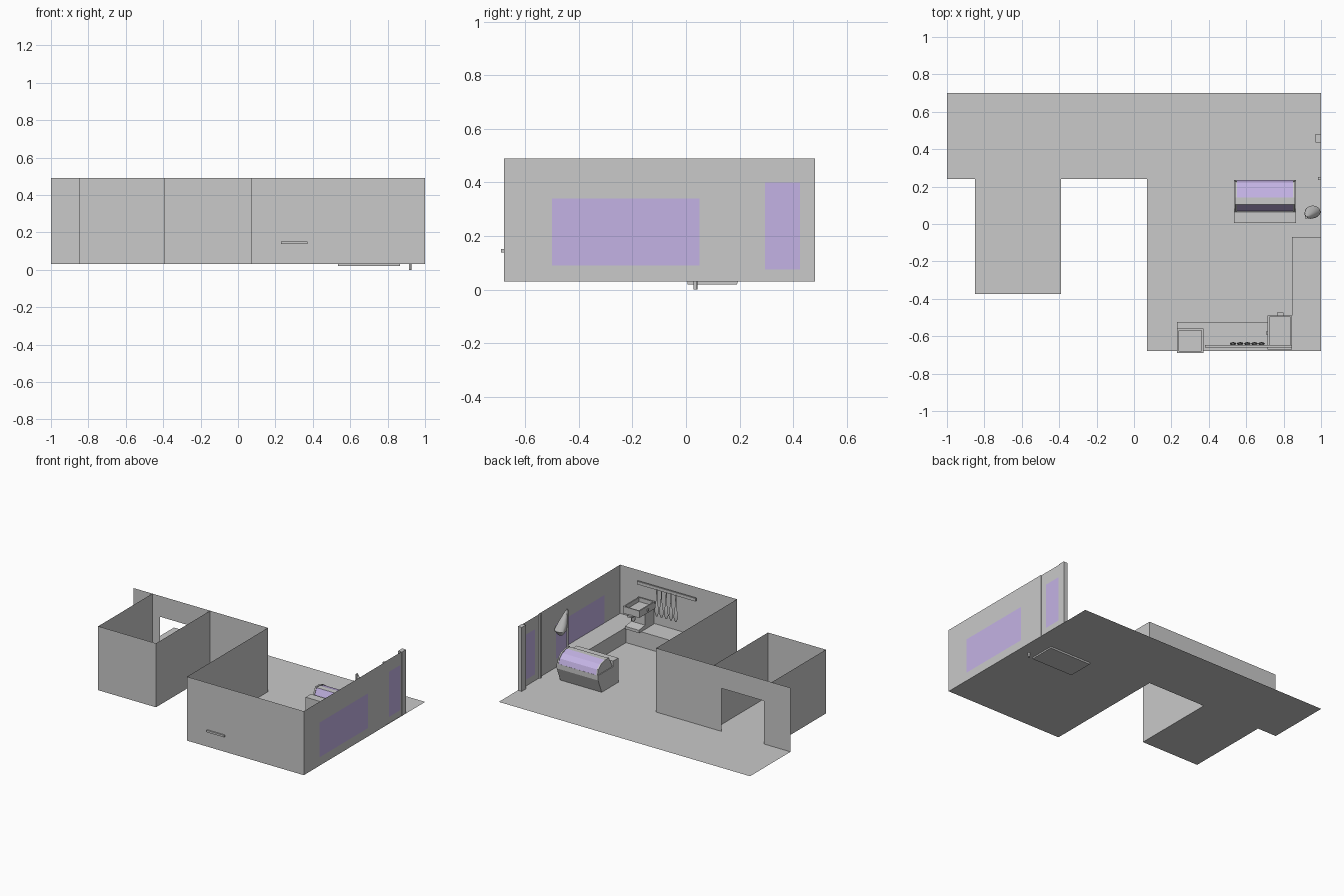
import bpy, bmesh, math
from mathutils import Vector

if "Cube" in bpy.data.objects:
    bpy.data.objects.remove(bpy.data.objects["Cube"])


def material(name, rgb):
    m = bpy.data.materials.new(name)
    m.diffuse_color = (*rgb, 1)
    m.use_nodes = True
    m.node_tree.nodes["Principled BSDF"].inputs["Base Color"].default_value = m.diffuse_color
    return m


GREY = material("plain_grey", (0.588, 0.588, 0.588))
GLASS = material("lilac_glass", (0.55, 0.45, 0.78))
Z0, Z1 = 0.03, 0.49          # floor level and wall top


def finish(name, bm, smooth=False, recalc=True):
    if recalc:
        bmesh.ops.recalc_face_normals(bm, faces=bm.faces[:])
    me = bpy.data.meshes.new(name)
    bm.to_mesh(me)
    bm.free()
    me.materials.append(GREY)
    me.materials.append(GLASS)
    ob = bpy.data.objects.new(name, me)
    bpy.context.collection.objects.link(ob)
    if smooth:
        bpy.ops.object.select_all(action='DESELECT')
        ob.select_set(True)
        bpy.context.view_layer.objects.active = ob
        bpy.ops.object.shade_smooth_by_angle(angle=math.radians(40))
    return ob


def box(name, x0, x1, y0, y1, z0, z1):
    bm = bmesh.new()
    bmesh.ops.create_cube(bm, size=1)
    for v in bm.verts:
        v.co = Vector(((x0 + x1) / 2 + v.co.x * (x1 - x0),
                       (y0 + y1) / 2 + v.co.y * (y1 - y0),
                       (z0 + z1) / 2 + v.co.z * (z1 - z0)))
    return finish(name, bm)


def tray(name, x0, x1, y0, y1, z0, z1, rim, depth):
    """Box with a recessed top."""
    ob = box(name, x0, x1, y0, y1, z0, z1)
    bm = bmesh.new()
    bm.from_mesh(ob.data)
    top = max(bm.faces, key=lambda f: f.calc_center_median().z)
    bmesh.ops.inset_region(bm, faces=[top], thickness=rim)
    inner = bmesh.ops.extrude_face_region(bm, geom=[top])
    for v in [g for g in inner['geom'] if isinstance(g, bmesh.types.BMVert)]:
        v.co.z -= depth
    bmesh.ops.delete(bm, geom=[top], context='FACES')
    bm.to_mesh(ob.data)
    bm.free()
    return ob


def extrude_x(name, profile, x0, x1, glass=()):
    """Extrude a (y, z) profile along x; glass lists the glazed side indices."""
    bm = bmesh.new()
    a = [bm.verts.new((x0, y, z)) for y, z in profile]
    b = [bm.verts.new((x1, y, z)) for y, z in profile]
    bm.faces.new(a)
    bm.faces.new(b)
    n = len(profile)
    for i in range(n):
        j = (i + 1) % n
        bm.faces.new((a[i], a[j], b[j], b[i])).material_index = int(i in glass)
    return finish(name, bm)


def wall(name, p, q, pane=None, opening=None):
    """Thin wall from p to q; pane / opening = (u0, u1, z0, z1) along the wall."""
    p, q = Vector(p), Vector(q)
    length = (q - p).length
    d = (q - p) / length
    cut = pane or opening
    us, zs = {0, length}, {Z0, Z1}
    if cut:
        us |= set(cut[:2])
        zs |= set(cut[2:])
    us, zs = sorted(us), sorted(zs)
    bm = bmesh.new()
    grid = [[bm.verts.new((p.x + d.x * u, p.y + d.y * u, z)) for z in zs] for u in us]
    for i in range(len(us) - 1):
        for k in range(len(zs) - 1):
            inside = cut and cut[0] <= us[i] < cut[1] and cut[2] <= zs[k] < cut[3]
            if inside and opening:
                continue
            f = bm.faces.new((grid[i][k], grid[i + 1][k], grid[i + 1][k + 1], grid[i][k + 1]))
            f.material_index = int(bool(inside))
    return finish(name, bm, recalc=False)


def tube(name, rings, sides=12, flat=1.0):
    """Lofted round part; rings = (x, y, z, radius)."""
    bm = bmesh.new()
    loops = [[bm.verts.new((x + r * math.cos(t), y + flat * r * math.sin(t), z))
              for t in (2 * math.pi * i / sides for i in range(sides))]
             for x, y, z, r in rings]
    for a, b in zip(loops, loops[1:]):
        for i in range(sides):
            j = (i + 1) % sides
            bm.faces.new((a[i], a[j], b[j], b[i]))
    bm.faces.new(loops[0])
    bm.faces.new(loops[-1])
    return finish(name, bm, smooth=True)


# Floor
bm = bmesh.new()
bm.faces.new([bm.verts.new((x, y, Z0)) for x, y in (
    (-1, 0.24), (-0.85, 0.24), (-0.85, -0.375), (-0.39, -0.375), (-0.39, 0.24),
    (0.07, 0.24), (0.07, -0.68), (1, -0.68), (1, 0.70), (-1, 0.70))])
finish("floor", bm, recalc=False)

# Walls of the main room, with the big window and the glazed door on the right
wall("front_wall", (0.07, -0.68), (1, -0.68))
wall("left_wall", (0.07, 0.24), (0.07, -0.68))
wall("window_wall", (1, -0.68), (1, 0.235), pane=(0.18, 0.73, 0.09, 0.34))
wall("door_panel", (0.995, 0.235), (0.995, 0.435), pane=(0.06, 0.19, 0.075, 0.40))
box("door_post", 0.97, 1.0, 0.435, 0.482, Z0, Z1)
box("door_jamb", 0.985, 1.0, 0.235, 0.25, Z0, Z1)

# Back wall with doorway and the small side room
wall("middle_wall", (-1, 0.24), (0.07, 0.24), opening=(0.21, 0.55, Z0, 0.34))
wall("side_room_left", (-0.85, 0.24), (-0.85, -0.375))
wall("side_room_front", (-0.85, -0.375), (-0.39, -0.375))
wall("side_room_right", (-0.39, -0.375), (-0.39, 0.24))

# Bench below the window and counter along the front wall
box("window_bench", 0.845, 0.999, -0.679, -0.07, Z0, 0.14)
box("counter", 0.23, 0.845, -0.679, -0.525, Z0, 0.14)
tray("sink", 0.23, 0.372, -0.69, -0.56, 0.138, 0.152, 0.014, 0.01)

# Drinks machine: base and column, overhanging head with a tray, spout and knob
extrude_x("machine_body", [(-0.67, 0.14), (-0.50, 0.14), (-0.50, 0.16), (-0.57, 0.17),
                           (-0.57, 0.26), (-0.67, 0.26)], 0.725, 0.835)
tray("machine_head", 0.715, 0.845, -0.67, -0.49, 0.255, 0.305, 0.012, 0.03)
tube("machine_spout", [(0.78, -0.515, 0.21, 0.012), (0.78, -0.515, 0.255, 0.018)])
box("machine_handle", 0.765, 0.80, -0.495, -0.474, 0.245, 0.258)
box("machine_knob", 0.707, 0.716, -0.59, -0.575, 0.27, 0.285)

# Wall rail with hanging utensils
box("utensil_rail", 0.38, 0.845, -0.66, -0.648, 0.403, 0.425)
for i in range(5):
    x = 0.53 + i * 0.038
    tube(f"utensil_{i + 1}", [(x, -0.642, 0.41, 0.004), (x, -0.64, 0.33, 0.006),
                              (x, -0.64, 0.30, 0.012), (x, -0.64, 0.25, 0.018),
                              (x, -0.64, 0.22, 0.006)], 8, 0.5)

# Display case: flared body, curved glass hood with a grey top bar
extrude_x("case_body", [(0.005, 0.02), (0.19, 0.02), (0.235, 0.13), (0.235, 0.165),
                        (0.068, 0.165), (0.065, 0.205), (0.005, 0.205)], 0.535, 0.865)
extrude_x("case_hood", [(0.234, 0.165), (0.222, 0.20), (0.19, 0.226), (0.142, 0.24),
                        (0.105, 0.24), (0.07, 0.165)], 0.552, 0.85, glass=(0, 1, 2, 4))
for n, x in (("left", 0.54), ("right", 0.85)):
    extrude_x(f"case_end_{n}", [(0.235, 0.165), (0.226, 0.203), (0.192, 0.23), (0.142, 0.244),
                                (0.105, 0.244), (0.066, 0.165)], x, x + 0.011)

# Folded parasol beside the case
tube("parasol_pole", [(0.92, 0.035, 0, 0.007), (0.92, 0.035, 0.46, 0.007)])
tube("parasol_cloth", [(0.955, 0.065, 0.285, 0.02), (0.955, 0.065, 0.315, 0.042),
                       (0.945, 0.055, 0.36, 0.034), (0.935, 0.045, 0.41, 0.02),
                       (0.922, 0.037, 0.468, 0.003)], 16, 0.8)
